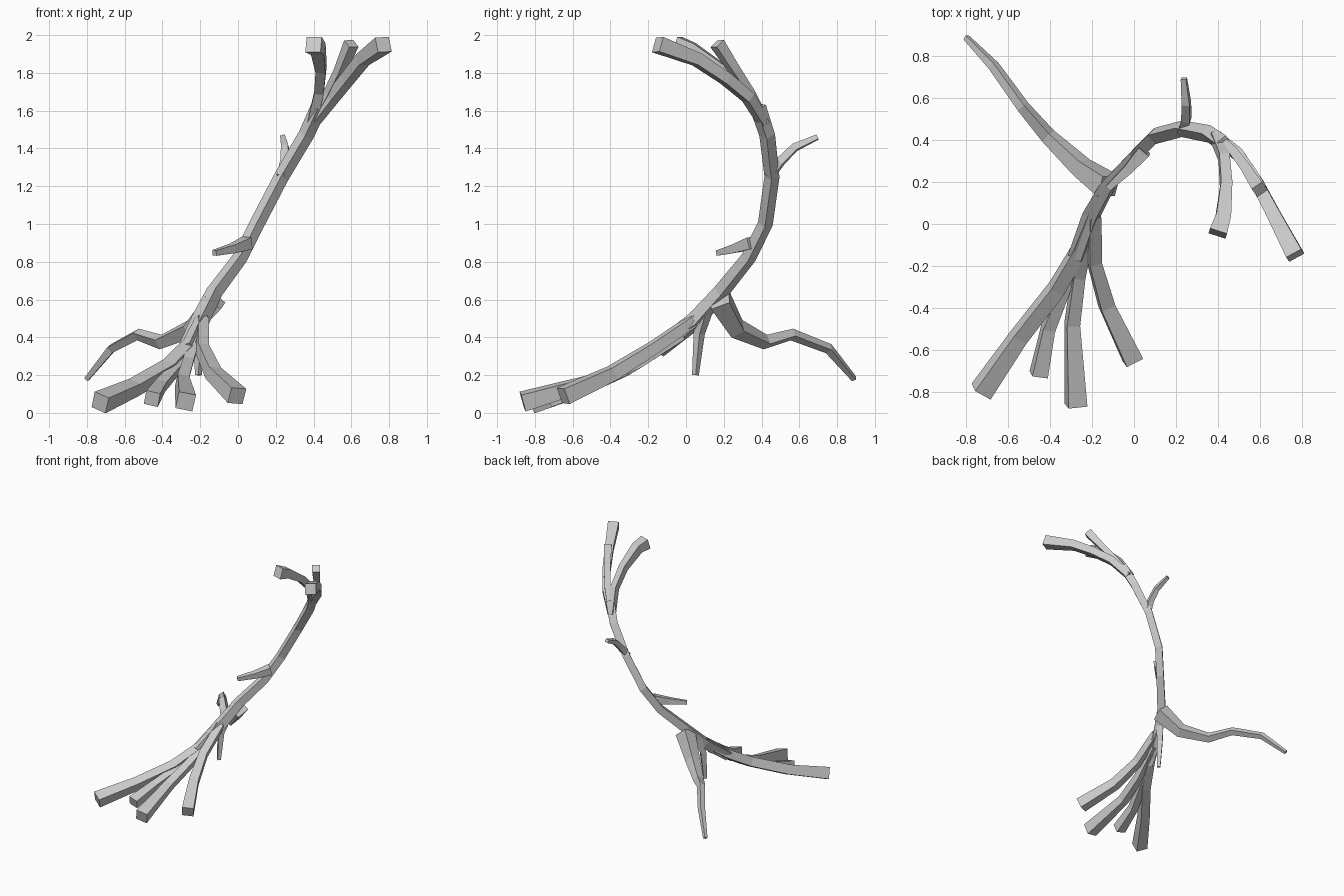
import bpy, bmesh
from math import sin, cos, pi
from mathutils import Vector


def limb(name, pts, sides=4, twist=0.0):
    """Sweep a flat-faced tube through points given as (x, y, z, radius)."""
    bm = bmesh.new()
    centres = [Vector(p[:3]) for p in pts]
    n = len(pts)
    rings = []
    for i, c in enumerate(centres):
        t = (centres[min(i + 1, n - 1)] - centres[max(i - 1, 0)]).normalized()
        if i == 0:
            side = t.cross(Vector((0, 0, 1))).normalized()
        side = (side - t * side.dot(t)).normalized()
        up = t.cross(side)
        ring = []
        for k in range(sides):
            a = twist + 2 * pi * k / sides
            ring.append(bm.verts.new(c + (side * cos(a) + up * sin(a)) * pts[i][3]))
        rings.append(ring)
    for a, b in zip(rings, rings[1:]):
        for k in range(sides):
            j = (k + 1) % sides
            bm.faces.new((a[k], a[j], b[j], b[k]))
    bm.faces.new(rings[0])
    bm.faces.new(rings[-1])
    bmesh.ops.recalc_face_normals(bm, faces=bm.faces)
    me = bpy.data.meshes.new(name)
    bm.to_mesh(me)
    bm.free()
    ob = bpy.data.objects.new(name, me)
    bpy.context.collection.objects.link(ob)
    return ob


# curved main trunk
limb("trunk", [(-.27, -.15, .335, .05), (-.2, .05, .49, .05), (-.125, .185, .64, .044),
               (.01, .33, .82, .04), (.1, .42, 1.0, .04), (.23, .455, 1.25, .04),
               (.36, .43, 1.47, .042), (.43, .38, 1.62, .045)], twist=.5)

# upper fork
limb("upper_branch_left", [(.39, .42, 1.53, .035), (.43, .32, 1.7, .035), (.44, .19, 1.82, .038),
                           (.425, .03, 1.925, .05), (.40, -.045, 1.95, .06)], twist=.4)
limb("upper_branch_middle", [(.40, .41, 1.55, .03), (.48, .34, 1.69, .03), (.54, .26, 1.81, .034),
                             (.6, .165, 1.955, .042)], twist=.6)
limb("upper_branch_right", [(.40, .41, 1.54, .035), (.5, .33, 1.67, .04), (.58, .21, 1.77, .042),
                            (.66, .06, 1.87, .045), (.77, -.15, 1.95, .058)], twist=.6)

# side twigs
limb("back_twig", [(.23, .44, 1.25, .03), (.25, .5, 1.33, .03), (.25, .575, 1.405, .027),
                   (.238, .695, 1.46, .018)], twist=pi / 4)
limb("left_twig", [(.05, .35, .9, .045), (-.03, .26, .87, .032), (-.125, .17, .847, .02)], twist=.7)
limb("lower_twig", [(-.17, .11, .56, .04), (-.205, .07, .42, .03), (-.21, .05, .2, .018)], twist=.8)

# long branch reaching backward
limb("back_branch", [(-.12, .18, .6, .075), (-.25, .27, .445, .056), (-.41, .42, .375, .04),
                     (-.53, .56, .415, .032), (-.67, .755, .34, .028), (-.8, .89, .18, .017)],
     twist=.3)

# spreading roots
roots = {
    "outer_left": [(-.19, .06, .5, .04), (-.26, -.12, .355, .045), (-.37, -.31, .24, .05),
                   (-.55, -.54, .135, .052), (-.73, -.8, .055, .064)],
    "inner_left": [(-.24, -.06, .38, .03), (-.32, -.28, .245, .035), (-.41, -.5, .145, .042),
                   (-.455, -.72, .075, .054)],
    "inner_right": [(-.22, -.02, .42, .04), (-.265, -.25, .27, .04), (-.295, -.48, .17, .045),
                    (-.277, -.865, .06, .065)],
    "outer_right": [(-.19, .04, .49, .04), (-.19, -.18, .34, .043), (-.13, -.39, .21, .05),
                    (-.005, -.65, .09, .062)],
}
for name, pts in roots.items():
    limb("root_" + name, pts, twist=.5)
